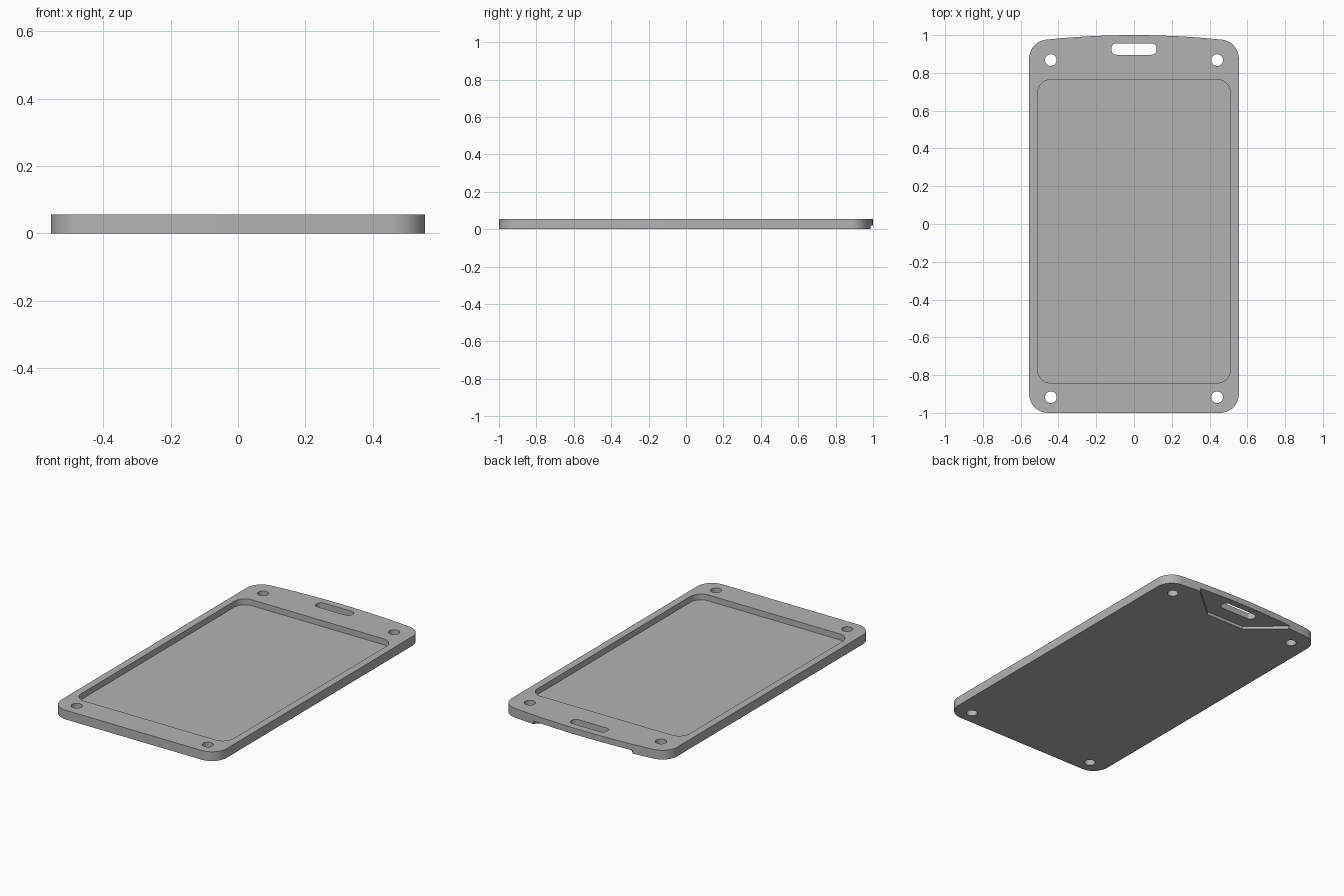
import bpy, bmesh
from math import cos, sin, pi, radians, sqrt
from mathutils import Vector

cube = bpy.data.objects.get("Cube")
if cube:
    bpy.data.objects.remove(cube, do_unlink=True)

HEIGHT = 0.056
POCKET_FLOOR = 0.02
RECESS_DEPTH = 0.019

grey = bpy.data.materials.new("light grey plastic")
grey.use_nodes = True
COLOUR = (0.45, 0.45, 0.45, 1)
grey.diffuse_color = COLOUR
bsdf = next(n for n in grey.node_tree.nodes if n.type == "BSDF_PRINCIPLED")
bsdf.inputs["Base Color"].default_value = COLOUR


def arc(cx, cy, r, start, end, steps):
    """Points along a circular arc, angles in degrees."""
    angles = [radians(start + (end - start) * i / steps) for i in range(steps + 1)]
    return [(cx + r * cos(a), cy + r * sin(a)) for a in angles]


def rounded_rect(half_w, y0, y1, r, steps=12):
    x = half_w - r
    return (arc(x, y1 - r, r, 0, 90, steps) + arc(-x, y1 - r, r, 90, 180, steps)
            + arc(-x, y0 + r, r, 180, 270, steps) + arc(x, y0 + r, r, 270, 360, steps))


def prism(name, points, z0, z1):
    """Extrude a closed outline from z0 up to z1."""
    bm = bmesh.new()
    base = bm.faces.new([bm.verts.new((x, y, z0)) for x, y in points])
    top = bmesh.ops.extrude_face_region(bm, geom=[base])["geom"]
    verts = [g for g in top if isinstance(g, bmesh.types.BMVert)]
    bmesh.ops.translate(bm, verts=verts, vec=Vector((0, 0, z1 - z0)))
    bmesh.ops.recalc_face_normals(bm, faces=bm.faces)
    mesh = bpy.data.meshes.new(name)
    bm.to_mesh(mesh)
    bm.free()
    mesh.materials.append(grey)
    obj = bpy.data.objects.new(name, mesh)
    bpy.context.collection.objects.link(obj)
    return obj


# Plate outline: rounded corners with a gently bowed far edge
W, R, BOW = 0.555, 0.1, 4.5
corner_x = W - R
corner_y = 1 - BOW + sqrt((BOW - R) ** 2 - corner_x ** 2)
lean = math_angle = Vector((corner_x, corner_y - 1 + BOW)).angle_signed(Vector((0, 1))) * -180 / pi
lean = abs(lean)
outline = arc(corner_x, corner_y, R, 0, 90 - lean, 14)
outline += arc(0, 1 - BOW, BOW, 90 - lean, 90 + lean, 24)[1:-1]
outline += arc(-corner_x, corner_y, R, 90 + lean, 180, 14)
outline += arc(-corner_x, -1 + R, R, 180, 270, 14)
outline += arc(corner_x, -1 + R, R, 270, 360, 14)
plate = prism("cover_plate", outline, 0, HEIGHT)

# Shapes cut out of the plate
cutters = [
    prism("pocket_cutter", rounded_rect(0.51, -0.842, 0.764, 0.07), POCKET_FLOOR, 0.1),
    prism("slot_cutter", rounded_rect(0.12, 0.896, 0.956, 0.027), -0.1, 0.1),
    prism("finger_recess_cutter",
          [(-0.13, 0.81), (0.13, 0.81), (0.33, 0.98), (0.36, 1.1), (-0.36, 1.1), (-0.33, 0.98)],
          -0.1, RECESS_DEPTH),
]
for x in (-0.44, 0.44):
    for y in (-0.917, 0.868):
        cutters.append(prism("screw_hole_cutter", arc(x, y, 0.031, 0, 360, 28)[:-1], -0.1, 0.1))

bpy.context.view_layer.objects.active = plate
for cutter in cutters:
    mod = plate.modifiers.new(cutter.name, "BOOLEAN")
    mod.operation = "DIFFERENCE"
    mod.solver = "EXACT"
    mod.object = cutter
    bpy.ops.object.modifier_apply(modifier=mod.name)
    bpy.data.objects.remove(cutter, do_unlink=True)

# Smooth the rounded walls, keep the rims crisp
bpy.ops.object.select_all(action="DESELECT")
plate.select_set(True)
bpy.ops.object.shade_smooth_by_angle(angle=radians(30))
